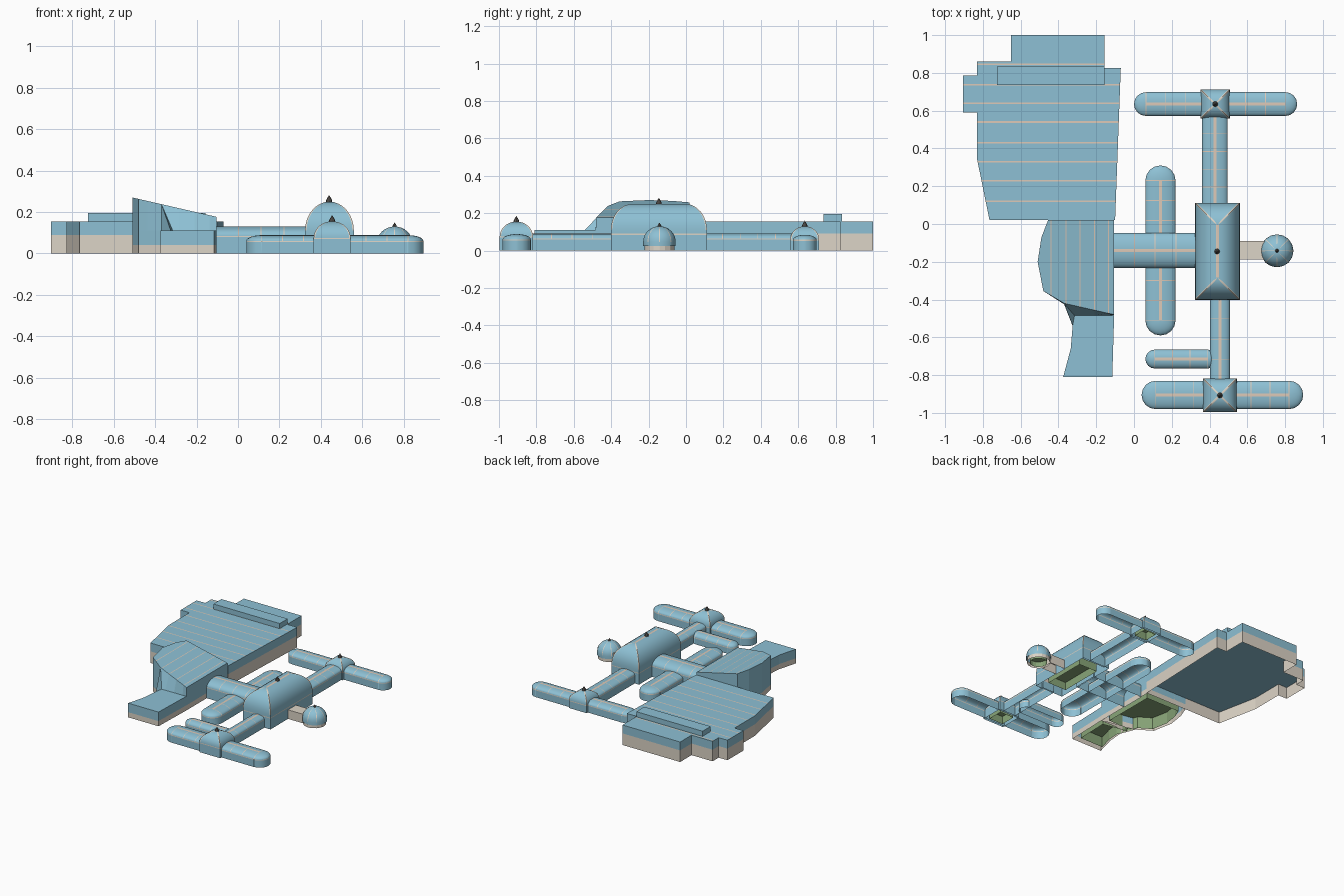
import bpy, bmesh
from math import sin, cos, pi, atan2

cube = bpy.data.objects.get("Cube")
if cube:
    bpy.data.objects.remove(cube, do_unlink=True)


def material(name, rgb):
    m = bpy.data.materials.new(name)
    m.use_nodes = True
    m.diffuse_color = (*rgb, 1)
    m.node_tree.nodes["Principled BSDF"].inputs["Base Color"].default_value = (*rgb, 1)
    return m


BLUE = material("roof blue", (0.27, 0.53, 0.66))
STONE = material("pale stone", (0.72, 0.66, 0.57))
TAN = material("tan trim", (0.73, 0.59, 0.48))
GREEN = material("green footing", (0.25, 0.38, 0.19))
DARK = material("dark finial", (0.11, 0.10, 0.09))


def loft(name, rings, mat, bottom=False, top=False, smooth=False):
    """Skin a stack of closed rings, optionally capped."""
    bm = bmesh.new()
    rows = [[bm.verts.new(p) for p in ring] for ring in rings]
    n = len(rows[0])
    for a, b in zip(rows, rows[1:]):
        for i in range(n):
            j = (i + 1) % n
            bm.faces.new((a[i], a[j], b[j], b[i]))
    if bottom:
        bm.faces.new(rows[0][::-1])
    if top:
        bm.faces.new(rows[-1])
    bmesh.ops.remove_doubles(bm, verts=bm.verts, dist=1e-5)
    bmesh.ops.recalc_face_normals(bm, faces=bm.faces)
    me = bpy.data.meshes.new(name)
    bm.to_mesh(me)
    bm.free()
    me.materials.append(mat)
    ob = bpy.data.objects.new(name, me)
    bpy.context.collection.objects.link(ob)
    if smooth:
        bpy.ops.object.select_all(action='DESELECT')
        ob.select_set(True)
        bpy.context.view_layer.objects.active = ob
        bpy.ops.object.shade_smooth_by_angle(angle=0.6)
    return ob


def paint(ob, mat, cuts, rule):
    """Cut along axis planes (axis, value), then colour the faces that meet the rule."""
    bm = bmesh.new()
    bm.from_mesh(ob.data)
    for axis, value in cuts:
        unit = [float(k == axis) for k in range(3)]
        bmesh.ops.bisect_plane(bm, geom=bm.verts[:] + bm.edges[:] + bm.faces[:],
                               plane_co=[value * k for k in unit], plane_no=unit)
    ob.data.materials.append(mat)
    slot = len(ob.data.materials) - 1
    for f in bm.faces:
        if rule(f.calc_center_median(), f.normal):
            f.material_index = slot
    bm.to_mesh(ob.data)
    bm.free()


def paint_stripes(ob, mat, axis, centres, half, zmin):
    """Narrow stripes across upward faces."""
    paint(ob, mat, [(axis, c + s) for c in centres for s in (-half, half)],
          lambda p, n: n.z > 0.5 and p.z > zmin and any(abs(p[axis] - c) < half for c in centres))


def prism(name, outline, z0, z1, mat, bottom=True, top=True):
    return loft(name, [[(x, y, z) for x, y in outline] for z in (z0, z1)], mat, bottom, top)


def rect(x0, x1, y0, y1):
    return [(x0, y0), (x1, y0), (x1, y1), (x0, y1)]


def footing(name, outline, height, shrink):
    """Green upright box inside a shell, open below."""
    cx = sum(p[0] for p in outline) / len(outline)
    cy = sum(p[1] for p in outline) / len(outline)
    inner = [(cx + (x - cx) * shrink, cy + (y - cy) * shrink) for x, y in outline]
    prism(name, inner, 0, height, GREEN, bottom=False)


def vault(name, cx, cy, half, r, wall, rise, axis='X', ends='round'):
    """Vaulted hall: straight walls, curved roof, and round, blunt or hipped ends."""
    core = half if ends == 'blunt' else half - r
    hipped = ends == 'hipped'

    def at(u, v, z):
        return (cx + u, cy + v, z) if axis == 'X' else (cx - v, cy + u, z)

    def local(p):
        return (p.x - cx, p.y - cy) if axis == 'X' else (p.y - cy, cx - p.x)

    def ring(rad, z):
        if hipped:
            # each corner carries a narrow band for the hip line
            uv = []
            band = min(0.007, rad * 0.4)
            for s, t in ((1, -1), (1, 1), (-1, 1), (-1, -1)):
                near_u = (s * (core + rad - band), t * rad)
                near_v = (s * (core + rad), t * (rad - band))
                corner = (s * (core + rad), t * rad)
                uv += [near_u, corner, near_v] if s * t < 0 else [near_v, corner, near_u]
        else:
            bulge = 0 if ends == 'blunt' else rad
            uv = [((core if k < 9 else -core) + bulge * cos(a), rad * sin(a))
                  for k in range(18) for a in [(k if k < 9 else k - 1) * pi / 8 - pi / 2]]
        return [at(u, v, z) for u, v in uv]

    belt = min(wall, 0.09)
    rings = [ring(r, z) for z in (0, belt - 0.006, belt)]
    rings += [ring(r * cos(i * pi / 16), wall + rise * sin(i * pi / 16)) for i in range(9)]
    ob = loft(name, rings, BLUE, smooth=True)

    def on_hip(p):
        u, v = (abs(k) for k in local(p))
        return hipped and p.z > wall and abs(u - core - v) < 0.0045

    # pale belt and hips
    paint(ob, STONE, [], lambda p, n: belt - 0.006 < p.z < belt or on_hip(p))
    # ridge stripe and cross ribs
    long_axis = 0 if axis == 'X' else 1
    mid_u, mid_v = (cx, cy) if axis == 'X' else (cy, cx)
    if core > 0.01:
        count = max(2, round(2 * core / 0.1))
        ribs = [] if hipped else [-core + 2 * core * k / count for k in range(count + 1)]
        cuts = [(1 - long_axis, mid_v + s * 0.008) for s in (-1, 1)]
        cuts += [(long_axis, mid_u + s * core) for s in (-1, 1)]
        cuts += [(long_axis, mid_u + c + s * 0.0022) for c in ribs for s in (-1, 1)]

        def lined(p, n):
            u, v = local(p)
            ridge = abs(v) < 0.008 and abs(u) < core
            return p.z > wall and (ridge or any(abs(u - c) < 0.0022 for c in ribs))
        paint(ob, TAN, cuts, lined)
    if hipped:
        footing(name + "_footing", [p[:2] for p in ring(r, 0)], 0.06, 0.66)


def finial(name, x, y, z, s=1.0):
    profile = ((0.015, -0.006), (0.014, 0.008), (0.009, 0.018), (0, 0.032))
    loft(name, [[(x + r * s * cos(k * pi / 4), y + r * s * sin(k * pi / 4), z + h * s)
                 for k in range(8)] for r, h in profile], DARK, bottom=True, smooth=True)


# Long halls and their links
vault("front_hall", 0.468, -0.905, 0.428, 0.075, 0.06, 0.028)
vault("back_hall", 0.432, 0.635, 0.432, 0.063, 0.058, 0.026)
vault("small_hall", 0.25, -0.715, 0.19, 0.05, 0.05, 0.03)
vault("cross_hall", 0.14, -0.14, 0.45, 0.08, 0.058, 0.03, 'Y')
vault("middle_arm", 0.112, -0.14, 0.22, 0.093, 0.085, 0.045, ends='blunt')
vault("back_link", 0.428, 0.337, 0.235, 0.067, 0.065, 0.027, 'Y', 'blunt')
vault("front_link", 0.455, -0.61, 0.217, 0.052, 0.065, 0.025, 'Y', 'blunt')

# Hipped great hall and the two crossing towers
vault("great_hall", 0.442, -0.145, 0.257, 0.118, 0.11, 0.14, 'Y', 'hipped')
vault("front_tower", 0.455, -0.907, 0.089, 0.089, 0.075, 0.08, ends='hipped')
vault("back_tower", 0.43, 0.635, 0.077, 0.077, 0.06, 0.07, ends='hipped')
finial("great_hall_finial", 0.44, -0.145, 0.25)
finial("front_tower_finial", 0.455, -0.907, 0.153)
finial("back_tower_finial", 0.43, 0.635, 0.128)

# Round pavilion with its stone passage
PX, PY, PR = 0.757, -0.142, 0.087


def circle(r, z):
    """Eight narrow rib bands with a midpoint between each pair."""
    return [(PX + r * cos(a), PY + r * sin(a), z)
            for k in range(8) for a in [k * pi / 4 + d for d in (-0.035, 0.035, pi / 8)]]


def on_rib(p, n):
    a = atan2(p.y - PY, p.x - PX) / (pi / 4)
    return p.z > 0.045 and abs(a - round(a)) < 0.03


loft("pavilion_base", [circle(PR * 0.93, 0), circle(PR * 0.93, 0.03)], STONE)
loft("pavilion_footing", [circle(PR * 0.7, 0), circle(PR * 0.7, 0.04)], GREEN, top=True)
arc = [i * pi / 16 for i in range(9)]
dome = loft("pavilion_dome", [circle(PR, 0.025)] +
            [circle(PR * cos(t), 0.047 + 0.083 * sin(t)) for t in arc], BLUE, smooth=True)
paint(dome, STONE, [], on_rib)
finial("pavilion_finial", PX, PY, 0.127, 0.7)
prism("pavilion_passage", rect(0.555, 0.69, -0.187, -0.09), 0, 0.07, STONE, bottom=False)

# Broad modern block: open stone walls, blue upper storey, roof slab
block = [(-0.65, 1), (-0.65, 0.86), (-0.83, 0.86), (-0.83, 0.785), (-0.905, 0.785),
         (-0.905, 0.59), (-0.83, 0.59), (-0.83, 0.34), (-0.765, 0.02), (-0.1, 0.02),
         (-0.07, 0.825), (-0.155, 0.825), (-0.155, 1)]
prism("block_walls", block, 0, 0.09, STONE, bottom=False, top=False)
storey = prism("block_storey", block, 0.09, 0.155, BLUE)
paint_stripes(storey, TAN, 1, [0.12, 0.23, 0.33, 0.43, 0.54, 0.64, 0.737, 0.845], 0.004, 0.15)
prism("block_roof_slab", rect(-0.725, -0.157, 0.735, 0.833), 0.15, 0.195, BLUE)


# Wedge-roofed foyer
def slope(x):
    return 0.27 - 0.23 * (x + 0.51)


side = [(-0.105, 0.02), (-0.455, 0.02), (-0.49, -0.07), (-0.51, -0.2), (-0.48, -0.355)]
foot = side + [(-0.37, -0.425), (-0.325, -0.54), (-0.315, -0.485), (-0.105, -0.483)]
crown = side + [(-0.37, -0.42)] * 3 + [(-0.105, -0.48)]
prism("foyer_plinth", foot, 0, 0.04, STONE, bottom=False, top=False)
foyer = loft("foyer_body", [[(x, y, 0.04) for x, y in foot], [(x, y, 0.11) for x, y in foot],
                            [(x, y, slope(x)) for x, y in crown]], BLUE, top=True)
paint_stripes(foyer, TAN, 0, [-0.44, -0.36, -0.285, -0.21, -0.135], 0.0025, 0.17)
footing("foyer_footing", foot, 0.09, 0.82)

# Low front wing
wing = [(-0.105, -0.48), (-0.36, -0.43), (-0.325, -0.54), (-0.335, -0.66),
        (-0.375, -0.81), (-0.115, -0.81)]
prism("wing_plinth", wing, 0, 0.04, STONE, bottom=False, top=False)
prism("wing_body", wing, 0.04, 0.11, BLUE, bottom=False)
footing("wing_footing", wing, 0.08, 0.75)
